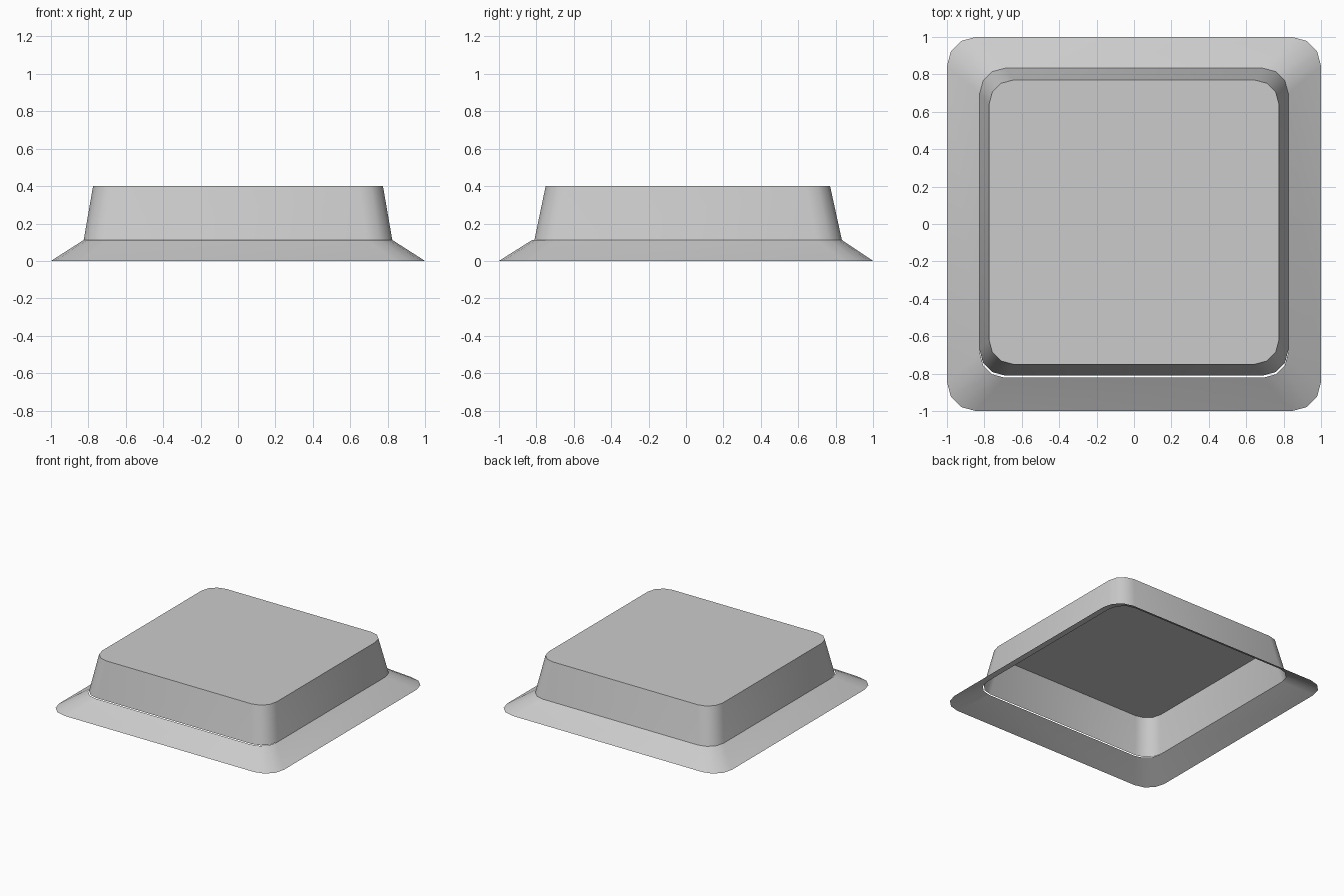
import bpy
import bmesh
from math import sin, cos, pi, radians

cube = bpy.data.objects.get("Cube")
if cube:
    bpy.data.objects.remove(cube, do_unlink=True)

# Single flat colour
grey = bpy.data.materials.new("light grey")
grey.use_nodes = True
grey.diffuse_color = (0.6, 0.6, 0.6, 1)
grey.node_tree.nodes["Principled BSDF"].inputs["Base Color"].default_value = grey.diffuse_color


def ring(bm, half_x, front, back, radius, z, segments=3):
    """Rounded rectangle of vertices, counter-clockwise from above."""
    left, right = -half_x + radius, half_x - radius
    low, high = front + radius, back - radius
    centres = [(right, high), (left, high), (left, low), (right, low)]
    verts = []
    for quarter, (cx, cy) in enumerate(centres):
        for step in range(segments + 1):
            a = (quarter + step / segments) * pi / 2
            verts.append(bm.verts.new((cx + radius * cos(a), cy + radius * sin(a), z)))
    return verts


def shell(name, lower, upper, capped=False):
    """Open sloping wall between two rounded rectangles, with an optional lid."""
    bm = bmesh.new()
    a, b = ring(bm, *lower), ring(bm, *upper)
    for i in range(len(a)):
        j = (i + 1) % len(a)
        bm.faces.new((a[i], a[j], b[j], b[i]))
    if capped:
        bm.faces.new(b)
    mesh = bpy.data.meshes.new(name)
    bm.to_mesh(mesh)
    bm.free()
    mesh.materials.append(grey)
    obj = bpy.data.objects.new(name, mesh)
    bpy.context.collection.objects.link(obj)
    bpy.ops.object.select_all(action="DESELECT")
    obj.select_set(True)
    bpy.context.view_layer.objects.active = obj
    bpy.ops.object.shade_smooth_by_angle(angle=radians(40))


# Flared skirt, open underneath
shell("skirt", (1.0, -1.0, 1.0, 0.155, 0.0), (0.825, -0.822, 0.833, 0.135, 0.112))

# Tapered hollow body with a flat lid, set slightly back from the skirt's front edge
shell("body", (0.825, -0.81, 0.833, 0.135, 0.112), (0.775, -0.75, 0.77, 0.13, 0.4), capped=True)
